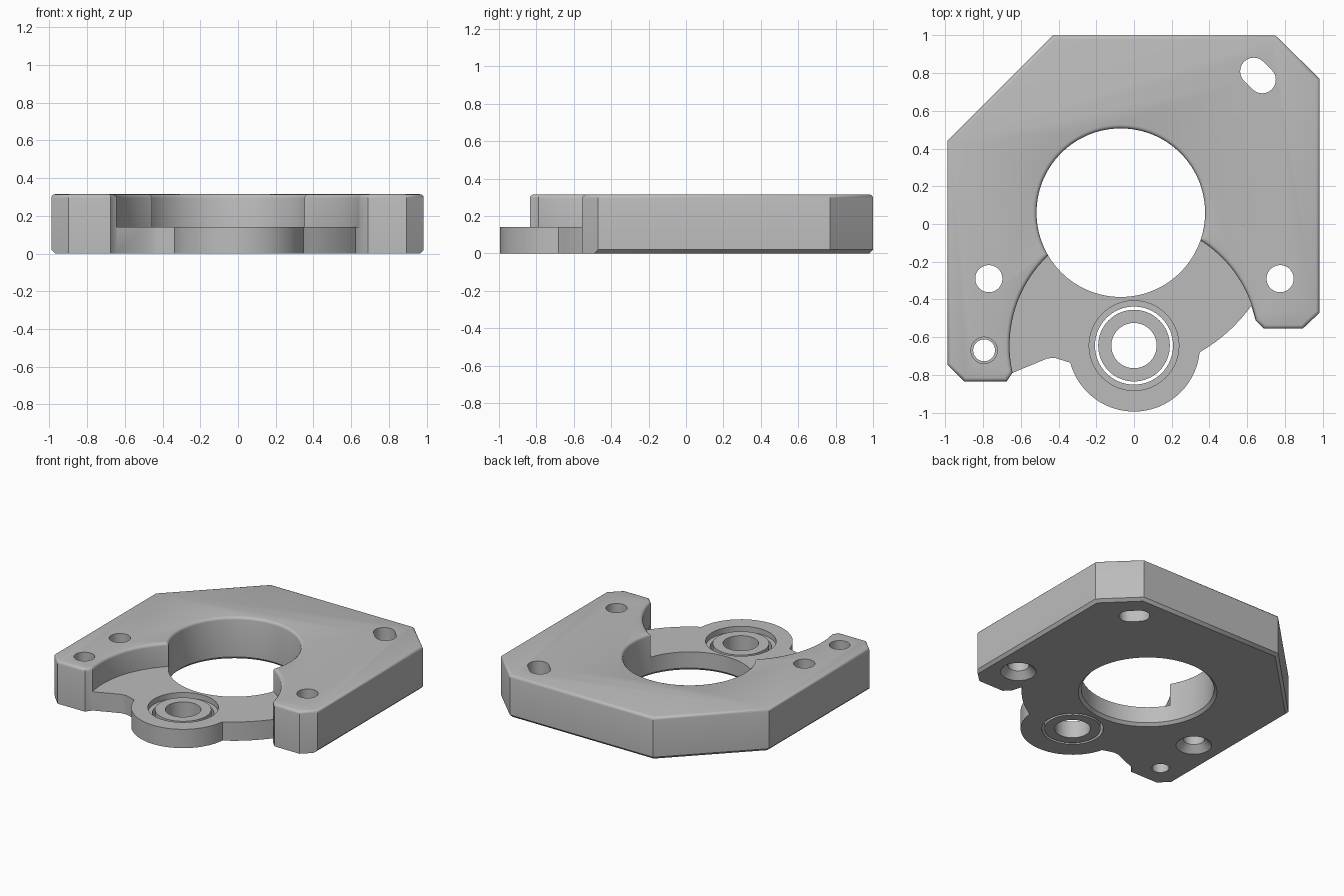
import bpy, bmesh
from math import sin, cos, radians, tau

if "Cube" in bpy.data.objects:
    bpy.data.objects.remove(bpy.data.objects["Cube"])

H, FLANGE, ROUND = 0.315, 0.14, 0.02
PIVOT, CENTRE = (0, -0.645), (-0.07, 0.06)

grey = bpy.data.materials.new("light grey")
grey.use_nodes = True
grey.diffuse_color = (0.5, 0.5, 0.5, 1)
grey.node_tree.nodes["Principled BSDF"].inputs["Base Color"].default_value = (0.5, 0.5, 0.5, 1)


def finish(name, bm):
    bmesh.ops.recalc_face_normals(bm, faces=bm.faces)
    mesh = bpy.data.meshes.new(name)
    bm.to_mesh(mesh)
    bm.free()
    mesh.materials.append(grey)
    obj = bpy.data.objects.new(name, mesh)
    bpy.context.collection.objects.link(obj)
    return obj


def arc(centre, r, a0, a1, n):
    angles = [radians(a0 + (a1 - a0) * i / n) for i in range(n + 1)]
    return [(centre[0] + r * cos(a), centre[1] + r * sin(a)) for a in angles]


def prism(points, z0, z1):
    bm = bmesh.new()
    base = bm.faces.new([bm.verts.new((x, y, z0)) for x, y in points])
    top = bmesh.ops.extrude_face_region(bm, geom=[base])["geom"]
    for v in top:
        if isinstance(v, bmesh.types.BMVert):
            v.co.z = z1
    return bm


def lathe(name, profile, centre, n=64, ring=False):
    """Revolve (radius, z) points; a ring closes its profile, otherwise the ends are capped."""
    bm = bmesh.new()
    loops = [[bm.verts.new((centre[0] + r * cos(tau * i / n), centre[1] + r * sin(tau * i / n), z))
              for i in range(n)] for r, z in profile]
    pairs = list(zip(loops, loops[1:]))
    if ring:
        pairs.append((loops[-1], loops[0]))
    else:
        bm.faces.new(loops[0])
        bm.faces.new(loops[-1])
    for a, b in pairs:
        for i in range(n):
            j = (i + 1) % n
            bm.faces.new((a[i], a[j], b[j], b[i]))
    return finish(name, bm)


def rounded_top(r):
    """Upper cutter profile that leaves a rounded rim."""
    steps = [radians(a) for a in (0, 30, 60, 90)]
    rim = [(r + ROUND * (1 - cos(a)), H - ROUND + ROUND * sin(a)) for a in steps]
    return rim + [(r + ROUND, H + 0.1)]


# Plate silhouette: left leg, low flange with round boss, right leg, chamfered back
outline = [(-0.99, 0.44), (-0.99, -0.745), (-0.90, -0.835), (-0.675, -0.835), (-0.645, -0.79),
           (-0.50, -0.73), (-0.46, -0.713), (-0.42, -0.71)]
outline += arc(PIVOT, 0.35, 195, 354, 28)
outline += arc(CENTRE, 0.85, -60, -35.5, 8)
outline += [(0.645, -0.51), (0.69, -0.555), (0.895, -0.555), (0.985, -0.47),
            (0.985, 0.77), (0.75, 1.0), (-0.43, 1.0)]
bm = prism(outline, 0, H)


def level(edge, z):
    return all(abs(v.co.z - z) < 1e-4 for v in edge.verts)


# Rounded top rim, flat chamfer below on the sides and back
bmesh.ops.bevel(bm, geom=[e for e in bm.edges if level(e, H)], offset=ROUND,
                segments=3, profile=0.5, affect='EDGES')
lower = []
for e in bm.edges:
    mid = (e.verts[0].co + e.verts[1].co) / 2
    if level(e, 0) and (abs(mid.x) > 0.95 or mid.y > 0.3):
        lower.append(e)
bmesh.ops.bevel(bm, geom=lower, offset=ROUND, segments=1, affect='EDGES')
plate = finish("mounting_plate", bm)

# Cutters: round pocket, main opening, bearing seat
cutters = [
    lathe("pocket_cutter", [(0.66, FLANGE)] + rounded_top(0.66), PIVOT, 128),
    lathe("opening_cutter", [(0.487, -0.02), (0.447, 0.02)] + rounded_top(0.447), CENTRE, 128),
    lathe("bearing_cutter", [(0.207, -0.1), (0.207, 0.1), (0.238, 0.1), (0.238, 0.25)], PIVOT),
]
# Countersunk side holes, stepped leg hole and slanted slot
for x in (-0.77, 0.775):
    cutters.append(lathe("screw_cutter", [(0.14, -0.02), (0.072, 0.048), (0.072, 0.5)], (x, -0.29), 40))
cutters.append(lathe("leg_hole_cutter", [(0.058, -0.1), (0.058, 0.2), (0.07, 0.2), (0.07, 0.5)],
                     (-0.795, -0.67), 40))
slot = arc((0.635, 0.81), 0.072, 45, 225, 16) + arc((0.68, 0.765), 0.072, 225, 405, 16)
cutters.append(finish("slot_cutter", prism(slot, -0.1, 0.5)))

bpy.context.view_layer.objects.active = plate
for cutter in cutters:
    cutter.hide_render = True
    mod = plate.modifiers.new("cut", 'BOOLEAN')
    mod.operation, mod.solver, mod.object = 'DIFFERENCE', 'EXACT', cutter
    bpy.ops.object.modifier_apply(modifier=mod.name)
for cutter in cutters:
    bpy.data.objects.remove(cutter)

# Loose ring inside the bearing seat
hub = lathe("bearing_ring", [(0.12, 0), (0.19, 0), (0.19, 0.125), (0.12, 0.125)], PIVOT, ring=True)

for obj in (plate, hub):
    bpy.ops.object.select_all(action='DESELECT')
    obj.select_set(True)
    bpy.context.view_layer.objects.active = obj
    bpy.ops.object.shade_smooth_by_angle(angle=radians(35))
